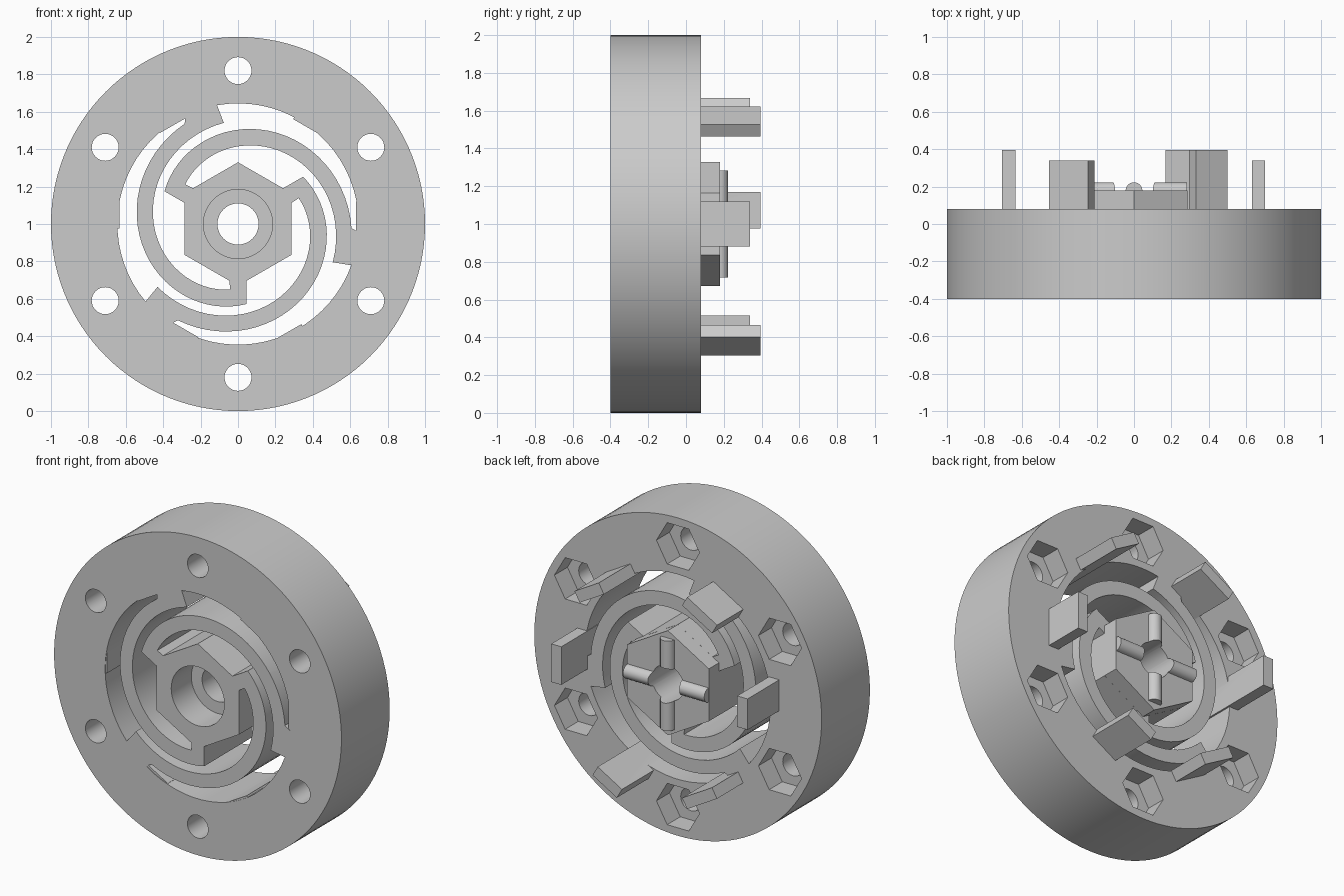
import bpy, bmesh, math
from math import sin, cos, radians

if "Cube" in bpy.data.objects:
    bpy.data.objects.remove(bpy.data.objects["Cube"])

FRONT, BACK = -0.40, 0.08


def polar(r, deg):
    return (r * cos(radians(deg)), r * sin(radians(deg)))


def turn(pts, deg):
    c, s = cos(radians(deg)), sin(radians(deg))
    return [(x * c - z * s, x * s + z * c) for x, z in pts]


def disc(r, n, cx=0, cz=0):
    return [(cx + r * cos(2 * math.pi * i / n), cz + r * sin(2 * math.pi * i / n)) for i in range(n)]


def rect(x0, x1, z0, z1):
    return [(x0, z0), (x1, z0), (x1, z1), (x0, z1)]


def prism(name, pts, y0, y1):
    """Extrude an x-z outline (centred on the wheel axis) from y0 to y1."""
    bm = bmesh.new()
    face = bm.faces.new([bm.verts.new((x, y0, z + 1)) for x, z in pts])
    ext = bmesh.ops.extrude_face_region(bm, geom=[face])
    verts = [v for v in ext["geom"] if isinstance(v, bmesh.types.BMVert)]
    bmesh.ops.translate(bm, verts=verts, vec=(0, y1 - y0, 0))
    bmesh.ops.recalc_face_normals(bm, faces=bm.faces)
    me = bpy.data.meshes.new(name)
    bm.to_mesh(me)
    bm.free()
    ob = bpy.data.objects.new(name, me)
    bpy.context.collection.objects.link(ob)
    return ob


def combine(target, tool, op):
    mod = target.modifiers.new(op, 'BOOLEAN')
    mod.operation, mod.object, mod.solver = op, tool, 'EXACT'
    bpy.context.view_layer.objects.active = target
    bpy.ops.object.modifier_apply(modifier=mod.name)
    bpy.data.objects.remove(tool)


# Solid wheel
wheel = prism("spiral_spring_wheel", disc(1, 120), FRONT, BACK)

# One window between neighbouring spiral arms, repeated three times
HALF, HEX = 0.045, 0.33
hex_side = HEX - HALF / math.tan(radians(60))
window = [polar(0.645, 116 + (220 - 116) * i / 20) for i in range(21)]
# inner edge of the next arm, running in to its spoke
for i in range(31):
    phi = 172 + (7 - 172) * i / 30
    window.append(polar(0.345 + 0.00117 * phi, 390 - phi))
# around the hexagonal hub, back to the first spoke
window += turn([(-HALF, -hex_side)], 120)
window.append(polar(HEX, 330))
window.append((HALF, -hex_side))
# outer edge of this arm
for i in range(31):
    phi = -6 + 158 * i / 30
    window.append(polar(0.437 + 0.00112 * phi, 270 - phi))
for k in range(3):
    combine(wheel, prism("window_cutter", turn(window, 120 * k), FRONT - 0.1, BACK + 0.1), 'DIFFERENCE')

# Bolt holes with hexagonal nut pockets on the back
for k in range(6):
    cx, cz = polar(0.82, 30 + 60 * k)
    combine(wheel, prism("bolt_cutter", disc(0.072, 32, cx, cz), FRONT - 0.1, BACK + 0.1), 'DIFFERENCE')
    combine(wheel, prism("nut_cutter", disc(0.15, 6, cx, cz), BACK - 0.13, BACK + 0.1), 'DIFFERENCE')

# Retaining tabs: tall and short sets, each three round the cavity wall
for k in range(3):
    tall = turn(rect(-0.705, -0.633, -0.025, 0.17), 120 * k)
    short = turn(rect(0.63, 0.70, -0.12, 0.12), 120 * k)
    combine(wheel, prism("tall_tab", tall, FRONT + 0.003, 0.395), 'UNION')
    combine(wheel, prism("short_tab", short, FRONT + 0.003, 0.34), 'UNION')

# Hexagonal boss with a cross of round ridges on the back
boss = prism("hub_boss", turn(disc(HEX - 0.0005, 6), 30), BACK - 0.1, 0.18)
for rot in ((0, 0, 0), (0, math.pi / 2, 0)):
    bpy.ops.mesh.primitive_cylinder_add(vertices=24, radius=0.045, depth=0.565,
                                        location=(0, 0.178, 1), rotation=rot)
    combine(boss, bpy.context.object, 'UNION')
combine(wheel, boss, 'UNION')

# Stepped centre bore
combine(wheel, prism("bore_cutter", disc(0.11, 48), FRONT - 0.1, 0.5), 'DIFFERENCE')
combine(wheel, prism("counterbore_cutter", disc(0.185, 48), FRONT - 0.1, -0.2), 'DIFFERENCE')

bpy.ops.object.select_all(action='DESELECT')
wheel.select_set(True)
bpy.context.view_layer.objects.active = wheel
bpy.ops.object.shade_smooth_by_angle(angle=radians(20))
